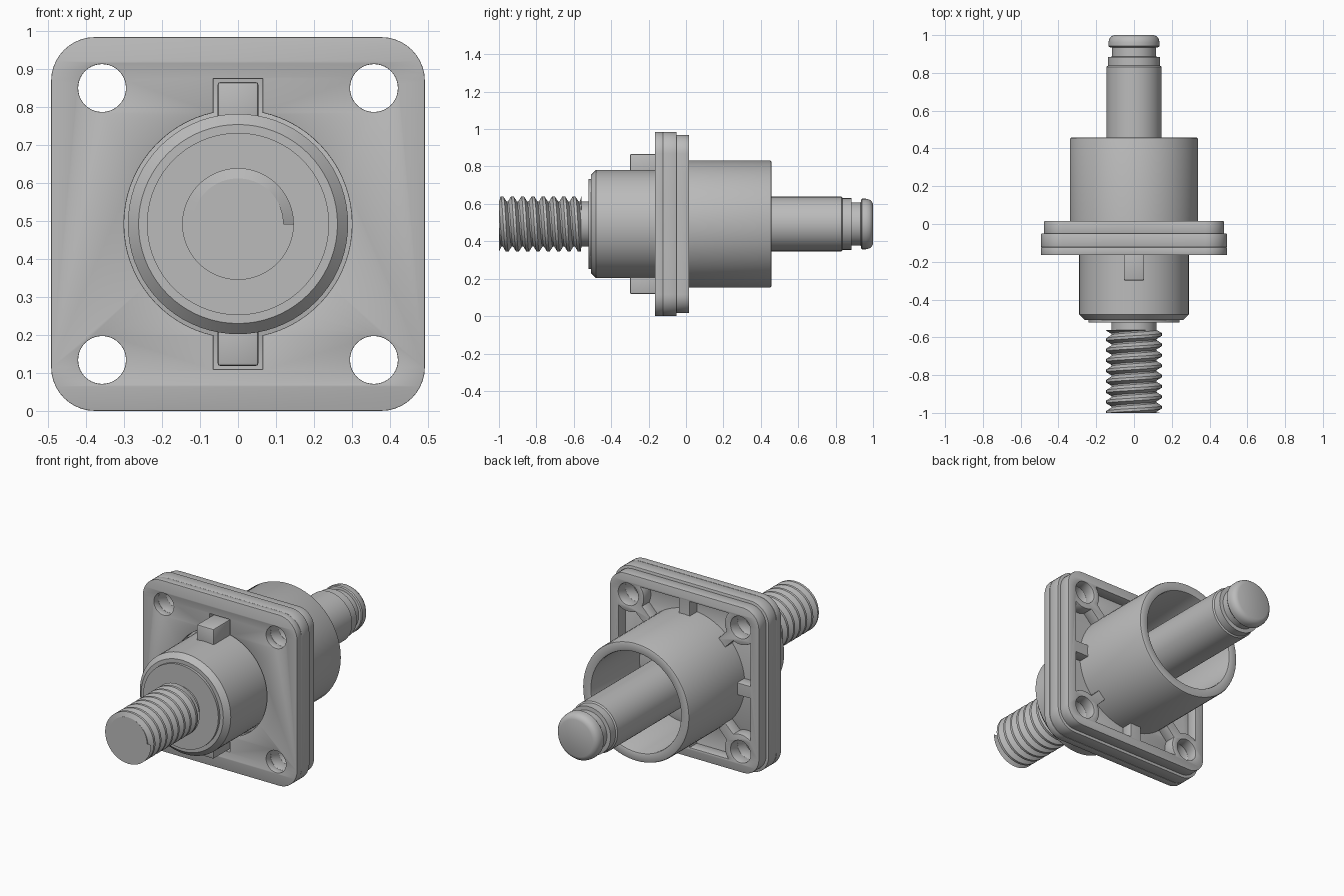
import bpy, bmesh
from math import sin, cos, pi, radians, floor
from mathutils import Matrix

if "Cube" in bpy.data.objects:
    bpy.data.objects.remove(bpy.data.objects["Cube"])

MID = 0.4925    # height of the main axis
HOLE = 0.358    # bolt hole offset from the axis

grey = bpy.data.materials.new("plain grey")
grey.use_nodes = True
grey.diffuse_color = (0.5, 0.5, 0.5, 1)
grey.node_tree.nodes["Principled BSDF"].inputs["Base Color"].default_value = (0.5, 0.5, 0.5, 1)


def add_mesh(name, mesh, angle=30):
    mesh.name = name
    mesh.materials.clear()
    mesh.materials.append(grey)
    mesh.shade_smooth()
    mesh.set_sharp_from_angle(angle=radians(angle))
    ob = bpy.data.objects.new(name, mesh)
    bpy.context.collection.objects.link(ob)
    return ob


def finish(name, bm, angle=30):
    bmesh.ops.remove_doubles(bm, verts=bm.verts, dist=0.00005)
    bmesh.ops.recalc_face_normals(bm, faces=bm.faces)
    mesh = bpy.data.meshes.new(name)
    bm.to_mesh(mesh)
    bm.free()
    return add_mesh(name, mesh, angle)


def grid_faces(bm, rows):
    for a, b in zip(rows, rows[1:]):
        for i in range(len(a) - 1):
            bm.faces.new((a[i], a[i + 1], b[i + 1], b[i]))


def lathe(name, profile, segments=72):
    """Turn a (radius, y) profile about the main axis."""
    bm = bmesh.new()
    rows = []
    for k in range(segments + 1):
        a = 2 * pi * k / segments
        rows.append([bm.verts.new((r * cos(a), y, MID + r * sin(a))) for r, y in profile])
    grid_faces(bm, rows)
    return finish(name, bm)


def arc(cx, cy, r, start, end, steps=10):
    angles = [radians(start + (end - start) * i / steps) for i in range(steps + 1)]
    return [(cx + r * cos(a), cy + r * sin(a)) for a in angles]


def circle(cx, cy, r):
    return arc(cx, cy, r, 0, 360, 40)[:-1]


def rounded_square(half, r):
    points = []
    for i, (sx, sy) in enumerate([(1, 1), (-1, 1), (-1, -1), (1, -1)]):
        points += arc(sx * (half - r), sy * (half - r), r, 90 * i, 90 * i + 90)
    return points


def plate(name, outlines, y0, y1, bevel=0.004):
    """Fill nested outlines and give them thickness from y0 to y1."""
    curve = bpy.data.curves.new(name, 'CURVE')
    curve.dimensions = '2D'
    curve.fill_mode = 'BOTH'
    curve.extrude = (y1 - y0) / 2 - bevel
    curve.bevel_depth = bevel
    curve.bevel_resolution = 1
    curve.offset = -bevel
    for outline in outlines:
        spline = curve.splines.new('POLY')
        spline.points.add(len(outline) - 1)
        for p, (x, y) in zip(spline.points, outline):
            p.co = (x, y, 0, 1)
        spline.use_cyclic_u = True
    temp = bpy.data.objects.new(name + "_outline", curve)
    bpy.context.collection.objects.link(temp)
    graph = bpy.context.evaluated_depsgraph_get()
    mesh = bpy.data.meshes.new_from_object(temp.evaluated_get(graph))
    bpy.data.objects.remove(temp)
    mesh.transform(Matrix.Translation((0, (y0 + y1) / 2, MID)) @ Matrix.Rotation(pi / 2, 4, 'X'))
    bm = bmesh.new()
    bm.from_mesh(mesh)
    return finish(name, bm)


# Flange: front gasket with a keyed opening, middle plate, ribbed back frame
holes = [circle(sx * HOLE, sy * HOLE, 0.063) for sx in (1, -1) for sy in (1, -1)]
opening = [(0.065, 0.382), (-0.065, 0.382)] + arc(0, 0, 0.3, 102.5, 257.5, 32)
opening += [(-0.065, -0.382), (0.065, -0.382)] + arc(0, 0, 0.3, -77.5, 77.5, 32)
plate("front_gasket", [rounded_square(0.492, 0.115), opening] + holes, -0.165, -0.123, 0.002)
plate("middle_plate", [rounded_square(0.492, 0.115)] + holes, -0.123, -0.05)

pocket = arc(0, 0, 0.338, 84, 50, 8) + arc(HOLE, HOLE, 0.1, 207, 142, 8) + [(0.035, 0.42)]
pockets = []
for sx in (1, -1):
    for sy in (1, -1):
        pockets.append([(sx * u, sy * v) for u, v in pocket])
        pockets.append([(sx * v, sy * u) for u, v in pocket])
plate("back_frame", [rounded_square(0.476, 0.1)] + holes + pockets, -0.052, 0.016)

# Back sleeve: open tube with a rounded lip
lathe("back_sleeve", [(0, -0.06), (0.34, -0.06), (0.34, 0.447), (0.337, 0.455), (0.33, 0.458),
                      (0.297, 0.458), (0.288, 0.455), (0.285, 0.447), (0.285, -0.03), (0, -0.03)])

# Front collar with a chamfered end and raised face
lathe("front_collar", [(0, -0.11), (0.29, -0.11), (0.29, -0.48), (0.262, -0.508),
                       (0.24, -0.508), (0.24, -0.522), (0, -0.522)])

# Locating keys above and below the collar
for label, side in (("upper", 1), ("lower", -1)):
    bm = bmesh.new()
    size = Matrix.Diagonal((0.108, 0.185, 0.135, 1))
    bmesh.ops.create_cube(bm, size=1, matrix=Matrix.Translation((0, -0.2075, MID + side * 0.3065)) @ size)
    bmesh.ops.bevel(bm, geom=bm.edges[:], offset=0.008, segments=2, affect='EDGES', profile=0.5)
    finish(label + "_key", bm)

# Centre rod with a grooved, rounded tip
lathe("centre_rod", [(0, -0.1), (0.146, -0.1), (0.146, 0.832), (0.138, 0.838), (0.138, 0.884),
                     (0.116, 0.886), (0.116, 0.934), (0.13, 0.936), (0.135, 0.942), (0.135, 0.962),
                     (0.131, 0.98), (0.121, 0.993), (0.105, 1), (0, 1)])

# Threaded stud: plain core wrapped by a helical ridge
lathe("stud_core", [(0, -1), (0.12, -1), (0.12, -0.5), (0, -0.5)])
PITCH, START, END, STEPS = 0.055, -1.0, -0.56, 48
bm = bmesh.new()
rows = []
for k in range(int(STEPS * ((END - START) / PITCH + 2)) + 1):
    a = 2 * pi * k / STEPS
    base = START - PITCH + PITCH * k / STEPS
    row = []
    for r, t in ((0.119, 0), (0.119, 0.12), (0.147, 0.42), (0.147, 0.68), (0.119, 1)):
        y = min(max(base + t * PITCH, START), END)
        row.append(bm.verts.new((r * cos(a), y, MID - r * sin(a))))
    rows.append(row)
grid_faces(bm, rows)
bmesh.ops.dissolve_degenerate(bm, dist=0.00001, edges=bm.edges)
finish("stud_thread", bm)
